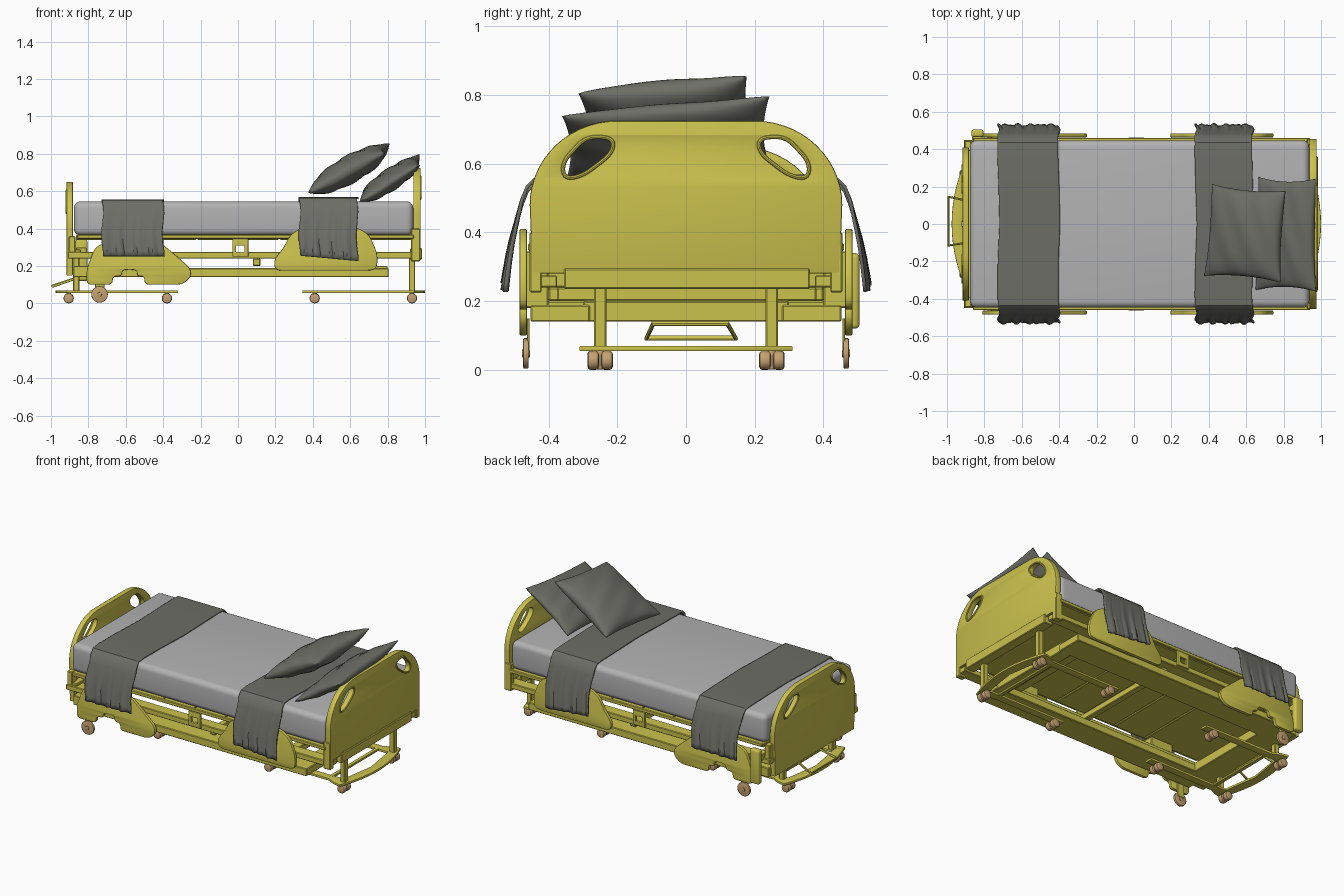
import bpy, bmesh, math, random
from mathutils import Vector, Matrix

if "Cube" in bpy.data.objects:
    bpy.data.objects.remove(bpy.data.objects["Cube"])

random.seed(3)


def material(name, c):
    m = bpy.data.materials.new(name)
    m.diffuse_color = (*c, 1)
    m.use_nodes = True
    m.node_tree.nodes["Principled BSDF"].inputs["Base Color"].default_value = m.diffuse_color
    return m


YELLOW = material("yellow_frame", (0.60, 0.54, 0.075))
LIGHT = material("light_grey_sheet", (0.45, 0.45, 0.45))
DARK = material("dark_grey_fabric", (0.155, 0.155, 0.135))
TAN = material("tan_wheel", (0.56, 0.36, 0.17))


def finish(name, bm, mat):
    bmesh.ops.recalc_face_normals(bm, faces=bm.faces)
    me = bpy.data.meshes.new(name)
    bm.to_mesh(me)
    bm.free()
    me.materials.append(mat)
    ob = bpy.data.objects.new(name, me)
    bpy.context.collection.objects.link(ob)
    return ob


def box(name, x, y, z, mat=YELLOW, bevel=0.004, seg=1):
    bm = bmesh.new()
    bmesh.ops.create_cube(bm, size=1)
    for v in bm.verts:
        v.co = [(r[0] + r[1]) / 2 + c * (r[1] - r[0]) for r, c in zip((x, y, z), v.co)]
    bmesh.ops.bevel(bm, geom=bm.edges[:], offset=bevel, segments=seg, profile=0.5, affect='EDGES')
    return finish(name, bm, mat)


def cyl(name, c, r, depth, axis, mat, sides=24, bevel=0.003):
    bm = bmesh.new()
    bmesh.ops.create_cone(bm, cap_ends=True, segments=sides, radius1=r, radius2=r, depth=depth)
    rim = [e for e in bm.edges if any(len(f.verts) > 4 for f in e.link_faces)]
    bmesh.ops.bevel(bm, geom=rim, offset=bevel, segments=2, profile=0.5, affect='EDGES')
    rot = Matrix.Rotation(math.pi / 2, 4, 'X') if axis == 'y' else Matrix()
    bm.transform(Matrix.Translation(c) @ rot)
    return finish(name, bm, mat)


def rounded(pts, r, n=5):
    out = []
    for i, p in enumerate(pts):
        p, a, b = Vector(p), Vector(pts[i - 1]), Vector(pts[(i + 1) % len(pts)])
        s = p + (a - p).normalized() * min(r, (a - p).length * 0.49)
        e = p + (b - p).normalized() * min(r, (b - p).length * 0.49)
        out += [s * (1 - t) ** 2 + p * 2 * t * (1 - t) + e * t * t for t in [k / n for k in range(n + 1)]]
    return out


def from_curve(name, cu, mat, matrix=Matrix()):
    tmp = bpy.data.objects.new("tmp", cu)
    bpy.context.collection.objects.link(tmp)
    me = bpy.data.meshes.new_from_object(tmp.evaluated_get(bpy.context.evaluated_depsgraph_get()))
    bpy.data.objects.remove(tmp)
    bm = bmesh.new()
    bm.from_mesh(me)
    bpy.data.meshes.remove(me)
    bmesh.ops.remove_doubles(bm, verts=bm.verts, dist=0.0002)
    bm.transform(matrix)
    return finish(name, bm, mat)


def add_loop(cu, pts):
    s = cu.splines.new('POLY')
    s.points.add(len(pts) - 1)
    for q, p in zip(s.points, pts):
        q.co = (p[0], p[1], p[2] if len(p) > 2 else 0, 1)
    s.use_cyclic_u = True


AXES = {'x': Matrix(((0, 0, 1, 0), (1, 0, 0, 0), (0, 1, 0, 0), (0, 0, 0, 1))),
        'y': Matrix(((1, 0, 0, 0), (0, 0, -1, 0), (0, 1, 0, 0), (0, 0, 0, 1))),
        'z': Matrix()}


def plate(name, loops, axis, pos, thick, mat=YELLOW, bevel=0.005):
    """Flat outline with holes, extruded along one axis."""
    cu = bpy.data.curves.new(name, 'CURVE')
    cu.dimensions, cu.fill_mode = '2D', 'BOTH'
    cu.extrude, cu.bevel_depth, cu.bevel_resolution, cu.offset = thick / 2 - bevel, bevel, 1, -bevel
    for l in loops:
        add_loop(cu, l)
    shift = Vector([pos if a == axis else 0 for a in 'xyz'])
    return from_curve(name, cu, mat, Matrix.Translation(shift) @ AXES[axis])


def tube(name, pts, r, mat=YELLOW):
    cu = bpy.data.curves.new(name, 'CURVE')
    cu.dimensions, cu.bevel_depth, cu.bevel_resolution = '3D', r, 2
    add_loop(cu, pts)
    return from_curve(name, cu, mat)


# Head and foot boards: arched plates with two grip holes
def board(name, x, w, z0, top, thick):
    half = [(w - 0.255 + 0.255 * math.cos(a), top - 0.245 + 0.245 * math.sin(a))
            for a in [math.pi / 2 * k / 14 for k in range(15)]]
    outline = [(w - 0.008, z0)] + half + [(-y, z) for y, z in reversed(half)] + [(-w + 0.008, z0)]
    d, t = w - 0.455, top - 0.725
    hole = [(0.21, 0.675), (0.29, 0.68), (0.36, 0.605), (0.355, 0.555), (0.30, 0.565), (0.215, 0.63)]
    hole = [(y + d, z + t) for y, z in hole]
    holes = [rounded([(s * y, z) for y, z in hole], 0.035) for s in (1, -1)]
    plate(name, [outline] + holes, 'x', x, thick)
    for s, h in zip(("left", "right"), holes):
        tube(name + "_grip_rim_" + s, [(x + math.copysign(thick / 2, x), p[0], p[1]) for p in h], 0.006)


board("headboard", 0.957, 0.455, 0.28, 0.725, 0.038)
board("footboard", -0.9, 0.41, 0.15, 0.65, 0.034)

# Frame cross members
box("head_crossbar", (0.92, 0.985), (-0.355, 0.36), (0.235, 0.295))
box("foot_crossbar", (-0.885, -0.84), (-0.44, 0.44), (0.24, 0.29))
box("foot_lower_plate", (-0.88, -0.70), (-0.42, 0.42), (0.14, 0.20))
box("head_lower_crossbar", (0.72, 0.80), (-0.30, 0.30), (0.14, 0.20))
box("upper_crossbar", (0.60, 0.66), (-0.375, 0.38), (0.20, 0.24))
box("middle_crossbar", (0.08, 0.12), (-0.40, 0.40), (0.20, 0.24))

# Deck panels under the mattress
cuts = [-0.87, -0.45, -0.22, 0.0, 0.22, 0.93]
for i in range(5):
    box(f"deck_panel_{i}", (cuts[i] + 0.004, cuts[i + 1] - 0.004), (-0.445, 0.445), (0.34, 0.365), bevel=0.003)

# Side panels, rails and wheels, on both sides
foot_panel = [(-0.81, 0.10), (-0.81, 0.18), (-0.765, 0.30), (-0.70, 0.33), (-0.42, 0.33), (-0.36, 0.28),
              (-0.255, 0.19), (-0.25, 0.14), (-0.30, 0.10), (-0.50, 0.10), (-0.50, 0.145), (-0.54, 0.145),
              (-0.54, 0.18), (-0.62, 0.18), (-0.62, 0.145), (-0.67, 0.145), (-0.67, 0.10)]
head_panel = [(0.20, 0.175), (0.19, 0.23), (0.245, 0.30), (0.28, 0.37), (0.35, 0.41), (0.63, 0.41), (0.70, 0.37),
              (0.745, 0.27), (0.745, 0.19), (0.71, 0.175)]
for side, s in (("front", -1), ("back", 1)):
    def ys(a, b):
        return tuple(sorted((s * a, s * b)))
    plate("foot_side_panel_" + side, [rounded(foot_panel, 0.03)], 'y', s * 0.474, 0.022)
    plate("head_side_panel_" + side, [rounded(head_panel, 0.035)], 'y', s * 0.474, 0.022)
    box("upper_rail_" + side, (-0.91, 0.97), ys(0.375, 0.45), (0.24, 0.275))
    box("lower_beam_" + side, (-0.80, 0.805), ys(0.28, 0.453), (0.14, 0.188))
    box("deck_edge_" + side, (-0.86, 0.94), ys(0.44, 0.46), (0.345, 0.368))
    box("head_corner_" + side, (0.925, 0.975), ys(0.42, 0.455), (0.225, 0.40))
    box("foot_corner_" + side, (-0.905, -0.87), ys(0.39, 0.445), (0.24, 0.36))
    plate("rail_bracket_" + side, [[(-0.03, 0.25), (0.055, 0.25), (0.055, 0.345), (-0.03, 0.345)],
                                   [(-0.01, 0.275), (0.035, 0.275), (0.035, 0.31), (-0.01, 0.31)]],
          'y', s * 0.455, 0.016, bevel=0.003)
    for i, x in enumerate((-0.55, 0.47)):
        box(f"panel_hinge_{side}_{i}", (x - 0.08, x + 0.08), ys(0.40, 0.47), (0.18, 0.345))
    cyl("side_wheel_" + side, (-0.74, s * 0.466, 0.048), 0.044, 0.016, 'y', TAN, 32)
    cyl("side_wheel_hub_" + side, (-0.74, s * 0.466, 0.048), 0.012, 0.024, 'y', TAN, 16)
    box("side_wheel_fork_" + side, (-0.765, -0.715), ys(0.455, 0.463), (0.06, 0.15), bevel=0.002)
box("control_box", (-0.87, -0.805), (0.465, 0.505), (0.12, 0.34), bevel=0.012, seg=3)
box("control_box_arm", (-0.865, -0.81), (0.40, 0.47), (0.26, 0.30))

# Rolling bases with legs and twin casters
for end, e, tip, inner, casters, leg in (("head", 1, 1.0, 0.345, (0.93, 0.41), 0.93),
                                         ("foot", -1, 0.975, 0.32, (0.905, 0.38), 0.865)):
    bow = [(tip - 0.06 * (k / 6) ** 2, 0.31 * k / 6) for k in range(-6, 7)]
    outline = bow + [(tip - 0.11, 0.30), (tip - 0.16, 0.275), (inner, 0.275), (inner, 0.225), (tip - 0.09, 0.225),
                     (tip - 0.055, 0.0), (tip - 0.09, -0.225), (inner, -0.225), (inner, -0.275),
                     (tip - 0.16, -0.275), (tip - 0.11, -0.30)]
    plate(end + "_base", [[(e * x, y) for x, y in outline]], 'z', 0.062, 0.015, bevel=0.003)
    xc = e * (tip - 0.17)
    box(end + "_base_crossbar", (xc - 0.012, xc + 0.012), (-0.24, 0.24), (0.056, 0.07), bevel=0.002)
    for s in (-1, 1):
        box(f"{end}_leg_{s}", (e * leg - 0.017, e * leg + 0.017), (s * 0.25 - 0.018, s * 0.25 + 0.018), (0.06, 0.245))
        for i, x in enumerate(casters):
            for k in (-1, 1):
                cyl(f"{end}_caster_{s}_{i}_{k}", (e * x, s * 0.25 + k * 0.02, 0.0275), 0.0275, 0.034, 'y', TAN, 20, 0.009)
            cyl(f"{end}_caster_hub_{s}_{i}", (e * x, s * 0.25, 0.03), 0.012, 0.058, 'z', TAN, 12)

# Foot pedal loop
tube("foot_pedal", [(-0.992, -0.115, 0.092), (-0.992, 0.145, 0.092), (-0.865, 0.12, 0.135), (-0.865, -0.095, 0.135)], 0.008)

# Mattress
box("mattress", (-0.877, 0.937), (-0.447, 0.447), (0.362, 0.545), LIGHT, 0.035, 5)


# Draped blankets: a profile swept along x, with folds growing to the hem
def blanket(name, x0, x1, top, hem, slant):
    half = [(0.0, top), (0.2, top), (0.38, top), (0.435, top - 0.004), (0.462, top - 0.03), (0.478, top - 0.07),
            (0.492, 0.43), (0.503, 0.38), (0.511, 0.33), (0.517, 0.28), (0.520, hem)]
    prof = [(-y, z) for y, z in reversed(half[1:])] + half
    n = 32
    bm = bmesh.new()
    rows = []
    for i in range(n + 1):
        t = i / n
        row = []
        for y, z in prof:
            k = max(0, (top - 0.06 - z) / (top - hem))
            fold = 0.014 * k * math.sin(t * 17 + (2 if y > 0 else 0)) + 0.006 * k * math.sin(t * 41 + y)
            x = x0 + (x1 - x0) * t + 0.006 * math.sin(z * 25 + y * 9)
            row.append(bm.verts.new((x, y + math.copysign(max(fold, -0.012), y) * (k > 0), z - slant * k * t)))
        rows.append(row)
    for a, b in zip(rows, rows[1:]):
        for j in range(len(prof) - 1):
            bm.faces.new((a[j], a[j + 1], b[j + 1], b[j]))
    ob = finish(name, bm, DARK)
    m = ob.modifiers.new("thickness", 'SOLIDIFY')
    m.thickness, m.offset = 0.01, 0


blanket("foot_blanket", -0.725, -0.40, 0.551, 0.252, 0.0)
blanket("head_blanket", 0.33, 0.637, 0.563, 0.255, 0.035)


# Pillows: two puffed grids joined at the seam, set on slanted axes
def pillow(name, c, u, v, t):
    c, u, v = Vector(c), Vector(u), Vector(v)
    nrm = u.cross(v).normalized()
    bm = bmesh.new()
    for s in (1, -1):
        grid = bmesh.ops.create_grid(bm, x_segments=28, y_segments=28, size=1)["verts"]
        for p in grid:
            a, b = math.sin(p.co.x * math.pi / 2), math.sin(p.co.y * math.pi / 2)
            puff = max(0, (1 - a * a) * (1 - b * b)) ** 0.42
            crease = 0.004 * math.sin(9 * a + 5 * b) * puff + 0.008 * a * b * abs(a * b)
            p.co = c + u * a * (1 - 0.07 * (1 - b * b)) + v * b * (1 - 0.07 * (1 - a * a)) + nrm * (s * t * puff + crease)
    bmesh.ops.remove_doubles(bm, verts=bm.verts, dist=0.0003)
    finish(name, bm, DARK)


pillow("front_pillow", (0.597, -0.05, 0.716), (0.2, -0.018, 0.113), (0.017, 0.245, 0.018), 0.072)
pillow("back_pillow", (0.815, -0.055, 0.662), (0.157, -0.004, 0.105), (0.004, 0.302, 0.022), 0.055)

# Smooth shading with sharp edges kept
for ob in bpy.context.collection.objects:
    ob.select_set(ob.type == 'MESH')
    bpy.context.view_layer.objects.active = ob
bpy.ops.object.shade_smooth_by_angle(angle=math.radians(35))
